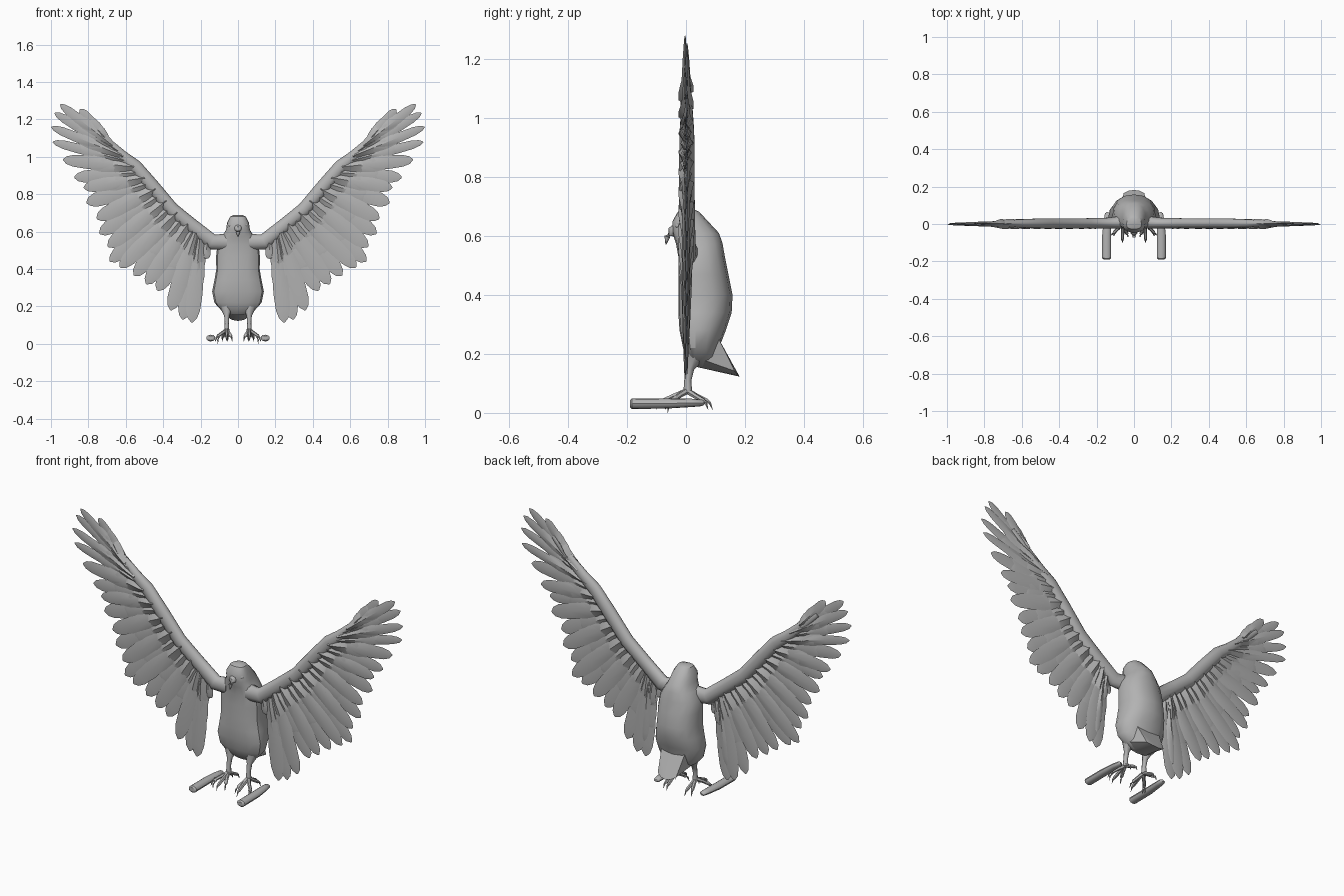
import bpy, bmesh, math
from mathutils import Vector

if "Cube" in bpy.data.objects:
    bpy.data.objects.remove(bpy.data.objects["Cube"])

grey = bpy.data.materials.new("plain_grey")
grey.diffuse_color = (0.45, 0.45, 0.45, 1)
grey.use_nodes = True
grey.node_tree.nodes["Principled BSDF"].inputs["Base Color"].default_value = grey.diffuse_color


def loft(bm, rings):
    """Skin a list of equal-length point rings and cap both ends."""
    vs = [[bm.verts.new(p) for p in r] for r in rings]
    n = len(vs[0])
    for a, b in zip(vs, vs[1:]):
        for i in range(n):
            j = (i + 1) % n
            bm.faces.new((a[i], a[j], b[j], b[i]))
    bm.faces.new(vs[0][::-1])
    bm.faces.new(vs[-1])


def tube(bm, path, n=8):
    """path: (x, y, z, in-plane radius, depth radius)"""
    pts = [Vector(p[:3]) for p in path]
    rings = []
    for i, p in enumerate(path):
        d = (pts[min(i + 1, len(pts) - 1)] - pts[max(i - 1, 0)]).normalized()
        ref = Vector((0, 1, 0)) if abs(d.y) < 0.6 else Vector((0, 0, 1))
        u = d.cross(ref).normalized()
        v = u.cross(d).normalized()
        rings.append([pts[i] + u * p[3] * math.cos(k * math.tau / n)
                      + v * p[4] * math.sin(k * math.tau / n) for k in range(n)])
    loft(bm, rings)


def feather(bm, base, tip, w, y, thick):
    """Leaf-shaped blade with a raised quill line on both sides."""
    b, t = Vector((base[0], y, base[1])), Vector((tip[0], y * 0.5, tip[1]))
    d = t - b
    side = Vector((d.z, 0, -d.x)).normalized()
    up = Vector((0, 1, 0))
    rings = []
    for s, ws, ts in ((0, .55, 1), (.3, .85, 1), (.65, 1, .7), (.85, .88, .45),
                      (.95, .58, .3), (1, .1, .1)):
        c = b + d * s
        rings.append([c + side * w * ws, c + up * thick * ts,
                      c - side * w * ws, c - up * thick * ts])
    loft(bm, rings)


def finish(name, bm, mirror=False, angle=35):
    bmesh.ops.recalc_face_normals(bm, faces=bm.faces)
    me = bpy.data.meshes.new(name)
    bm.to_mesh(me)
    bm.free()
    ob = bpy.data.objects.new(name, me)
    bpy.context.collection.objects.link(ob)
    me.materials.append(grey)
    bpy.ops.object.select_all(action='DESELECT')
    ob.select_set(True)
    bpy.context.view_layer.objects.active = ob
    bpy.ops.object.shade_smooth_by_angle(angle=math.radians(angle))
    if mirror:
        m = ob.modifiers.new("mirror", 'MIRROR')
        m.use_mirror_merge = False
    return ob


# body and head: rings of (z, front y, back y, half width)
bm = bmesh.new()
rings = []
for z, yf, yb, w in ((.69, -.005, .03, .02), (.682, -.028, .045, .04),
                     (.65, -.046, .075, .058), (.61, -.046, .112, .064),
                     (.575, -.034, .124, .085), (.53, -.026, .132, .11),
                     (.47, -.025, .144, .117), (.40, -.026, .158, .116),
                     (.34, -.026, .155, .126), (.28, -.022, .135, .138),
                     (.22, -.01, .112, .126), (.18, .005, .105, .09),
                     (.155, .03, .09, .045)):
    c = yf + (yb - yf) * 0.35
    ring = []
    for k in range(16):
        a = k * math.tau / 16
        s, q = math.sin(a), math.cos(a)
        sx = math.copysign(abs(s) ** 0.85, s)
        sy = math.copysign(abs(q) ** 0.85, q)
        ring.append((w * sx, c + sy * ((yb - c) if q > 0 else (c - yf)), z))
    rings.append(ring)
loft(bm, rings)
finish("body", bm, angle=30)

# tail wedge
bm = bmesh.new()
for x, y, z in ((.07, .112, .25), (.09, .03, .19), (.055, .165, .142),
                (.03, .178, .128), (.04, .04, .155), (0, .182, .123)):
    for s in ((1, -1) if x else (1,)):
        bm.verts.new((s * x, y, z))
bmesh.ops.convex_hull(bm, input=bm.verts)
finish("tail", bm)

# hooked beak
bm = bmesh.new()
tube(bm, [(0, -.03, .622, .024, .022), (0, -.05, .613, .018, .017),
          (0, -.064, .598, .011, .01), (0, -.068, .572, .002, .002)])
finish("beak", bm, angle=60)

# eyes
bm = bmesh.new()
bmesh.ops.create_uvsphere(bm, u_segments=10, v_segments=6, radius=.009)
bmesh.ops.translate(bm, verts=bm.verts, vec=(.043, -.027, .635))
finish("eye", bm, True, 60)

# wing arm
bm = bmesh.new()
tube(bm, [(.06, .01, .545, .045, .035), (.14, .005, .545, .043, .03),
          (.25, .004, .635, .038, .028), (.355, .003, .72, .038, .028),
          (.46, .003, .845, .038, .028), (.55, .003, .95, .036, .026),
          (.62, .003, 1.005, .03, .022), (.72, .003, 1.095, .024, .015),
          (.80, .003, 1.17, .012, .008)], 10)
finish("wing_arm", bm, True, 50)

# wing feathers: tips from the leading finger round to the inner edge
tips = [(.845, 1.255), (.95, 1.28), (.98, 1.235), (.998, 1.16), (.99, 1.08),
        (.935, .985), (.875, .89), (.825, .835), (.81, .755), (.755, .67),
        (.74, .59), (.695, .52), (.685, .44), (.63, .41), (.555, .365),
        (.49, .32), (.43, .285), (.36, .18), (.295, .13), (.247, .115)]
stops = [(0, .70, 1.09), (8, .47, .86), (16, .24, .61), (19, .205, .56)]


def base_at(i):
    for (i0, x0, z0), (i1, x1, z1) in zip(stops, stops[1:]):
        if i <= i1:
            f = (i - i0) / (i1 - i0)
            return (x0 + (x1 - x0) * f, z0 + (z1 - z0) * f)


bm = bmesh.new()
for i, tip in enumerate(tips):
    w = .026 if i < 5 else .036 if i < 8 else .043
    feather(bm, base_at(i), tip, w, .006 * (-1) ** i, .010)
finish("flight_feathers", bm, True)

# covert feathers lying over the roots of the long ones
bm = bmesh.new()
for i, tip in enumerate(tips):
    b = base_at(i)
    for reach, w, th in ((.68, .044, .014), (.4, .042, .022)):
        if i < 5:
            w *= .72
        t = (b[0] + (tip[0] - b[0]) * reach, b[1] + (tip[1] - b[1]) * reach)
        feather(bm, b, t, w, .004 * (-1) ** i, th)
finish("covert_feathers", bm, True)

# short inner feathers next to the body
bm = bmesh.new()
for k, (b, t) in enumerate((((.215, .53), (.25, .2)), ((.205, .54), (.228, .3)),
                            ((.19, .54), (.205, .41)), ((.165, .54), (.172, .455)))):
    feather(bm, b, t, .024, .009 * (-1) ** k, .012)
finish("inner_feathers", bm, True)

# legs
bm = bmesh.new()
tube(bm, [(.065, .045, .24, .05, .045), (.062, .03, .19, .032, .03),
          (.06, .014, .15, .014, .014), (.06, .006, .11, .011, .012),
          (.06, .006, .07, .014, .015)])
finish("leg", bm, True, 50)

# toes with claws
bm = bmesh.new()
for tx, ty in ((.03, -.07), (.062, -.10), (.122, -.06), (.055, .09), (.085, .075)):
    dx = tx - .06
    tube(bm, [(.06, .004, .075, .011, .011),
              (.06 + dx * .4, ty * .4, .058, .009, .009),
              (.06 + dx * .75, ty * .75, .042, .009, .009),
              (.06 + dx * .9, ty * .9, .034, .005, .005),
              (tx, ty, .012, .001, .001)], 6)
finish("toes", bm, True, 50)

# perch bars beside the feet
bm = bmesh.new()
tube(bm, [(.146, -.19, .031, .015, .012), (.146, -.183, .031, .024, .018),
          (.146, -.06, .032, .024, .017), (.142, .02, .034, .02, .014),
          (.138, .055, .034, .017, .011), (.136, .062, .034, .008, .006)], 12)
finish("perch_bar", bm, True, 40)

# claw touching the ground
bm = bmesh.new()
tube(bm, [(.10, -.045, .04, .006, .006), (.108, -.06, .022, .004, .004),
          (.108, -.062, 0, .001, .001)], 6)
finish("side_claw", bm, True, 50)
